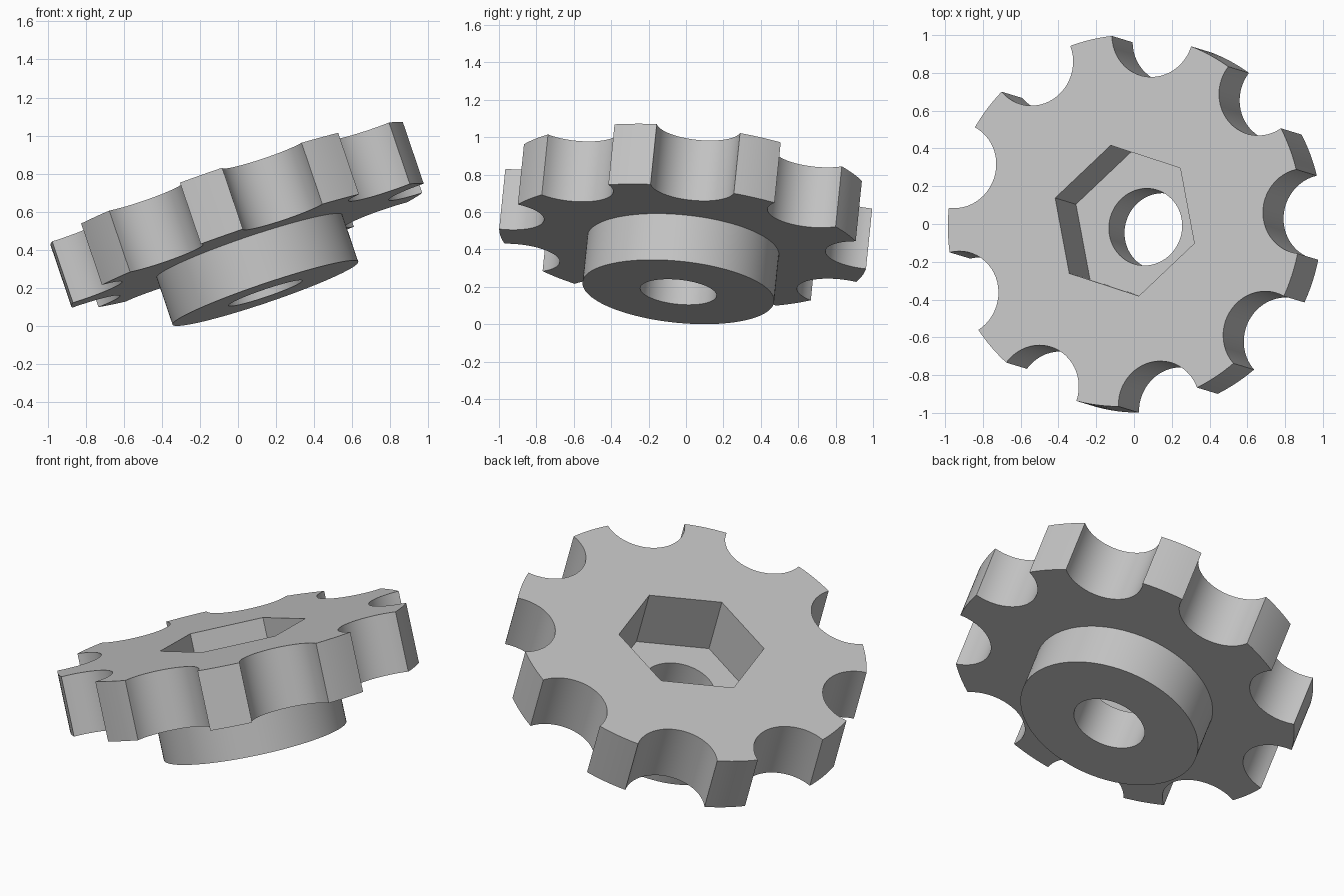
import bpy, bmesh
from math import acos, cos, sin, pi, radians, sqrt
from mathutils import Vector, Matrix

cube = bpy.data.objects.get("Cube")
if cube:
    bpy.data.objects.remove(cube, do_unlink=True)

# Main dimensions, with z = 0 at the hub's underside before tilting
RIM, TEETH = 0.988, 9
NOTCH_R, NOTCH_C = 0.227, 0.999
HUB_R, BORE_R, HEX_R = 0.515, 0.205, 0.411
HUB_H, DISC_H, POCKET = 0.262, 0.342, 0.344
TOP = HUB_H + DISC_H
TURN = radians(-18)

grey = bpy.data.materials.new("plain grey")
grey.use_nodes = True
grey.diffuse_color = (0.55, 0.55, 0.55, 1)
grey.node_tree.nodes["Principled BSDF"].inputs["Base Color"].default_value = grey.diffuse_color


def polar(r, a):
    return Vector((r * cos(a), r * sin(a)))


def ring(r, n, start=0.0):
    return [polar(r, start + 2 * pi * i / n) for i in range(n)]


def prism(name, outline, z0, z1):
    """Extrude a flat outline from z0 to z1."""
    bm = bmesh.new()
    face = bm.faces.new([bm.verts.new((p.x, p.y, z0)) for p in outline])
    out = bmesh.ops.extrude_face_region(bm, geom=[face])
    verts = [v for v in out["geom"] if isinstance(v, bmesh.types.BMVert)]
    bmesh.ops.translate(bm, verts=verts, vec=(0, 0, z1 - z0))
    bmesh.ops.recalc_face_normals(bm, faces=bm.faces)
    mesh = bpy.data.meshes.new(name)
    bm.to_mesh(mesh)
    bm.free()
    mesh.materials.append(grey)
    obj = bpy.data.objects.new(name, mesh)
    bpy.context.collection.objects.link(obj)
    return obj


def combine(obj, other, operation):
    """Apply a boolean and discard the helper solid."""
    bpy.context.view_layer.objects.active = obj
    mod = obj.modifiers.new("combine", "BOOLEAN")
    mod.operation, mod.solver, mod.object = operation, "EXACT", other
    bpy.ops.object.modifier_apply(modifier=mod.name)
    bpy.data.objects.remove(other, do_unlink=True)


# Scalloped outline: short rim arcs alternating with round notches
gap = acos((RIM**2 + NOTCH_C**2 - NOTCH_R**2) / (2 * RIM * NOTCH_C))
tooth = pi / TEETH - gap
corner = polar(RIM, -gap) - Vector((NOTCH_C, 0))
first = acos(corner.x / NOTCH_R)
outline = []
for k in range(TEETH):
    mid = TURN + 2 * pi * k / TEETH
    outline += [polar(RIM, mid + tooth * (i / 3 - 1)) for i in range(7)]
    notch_dir = mid + pi / TEETH
    steps = 24
    for i in range(1, steps):
        a = -first - (2 * pi - 2 * first) * i / steps
        outline.append(polar(NOTCH_C, notch_dir) + polar(NOTCH_R, notch_dir + a))

# Scalloped disc joined to its hub, then the hex pocket and bore
wheel = prism("scalloped_wheel", outline, HUB_H, TOP)
combine(wheel, prism("hub", ring(HUB_R, 96), 0, HUB_H + 0.1), "UNION")
combine(wheel, prism("hex_pocket", ring(HEX_R, 6, TURN), TOP - POCKET, TOP + 0.2), "DIFFERENCE")
combine(wheel, prism("bore", ring(BORE_R, 64), -0.2, TOP + 0.2), "DIFFERENCE")

# Tilt so that the hub's lower edge rests on the ground
axis = Vector((-0.32, 0.097, 0.943)).normalized()
tilt = Vector((0, 0, 1)).rotation_difference(axis).to_matrix().to_4x4()
lift = HUB_R * sqrt(1 - axis.z**2)
wheel.data.transform(Matrix.Translation((0.144, -0.041, lift)) @ tilt)

# Smooth curved walls, sharp rims
bpy.ops.object.select_all(action="DESELECT")
wheel.select_set(True)
bpy.context.view_layer.objects.active = wheel
bpy.ops.object.shade_smooth_by_angle(angle=radians(30))
